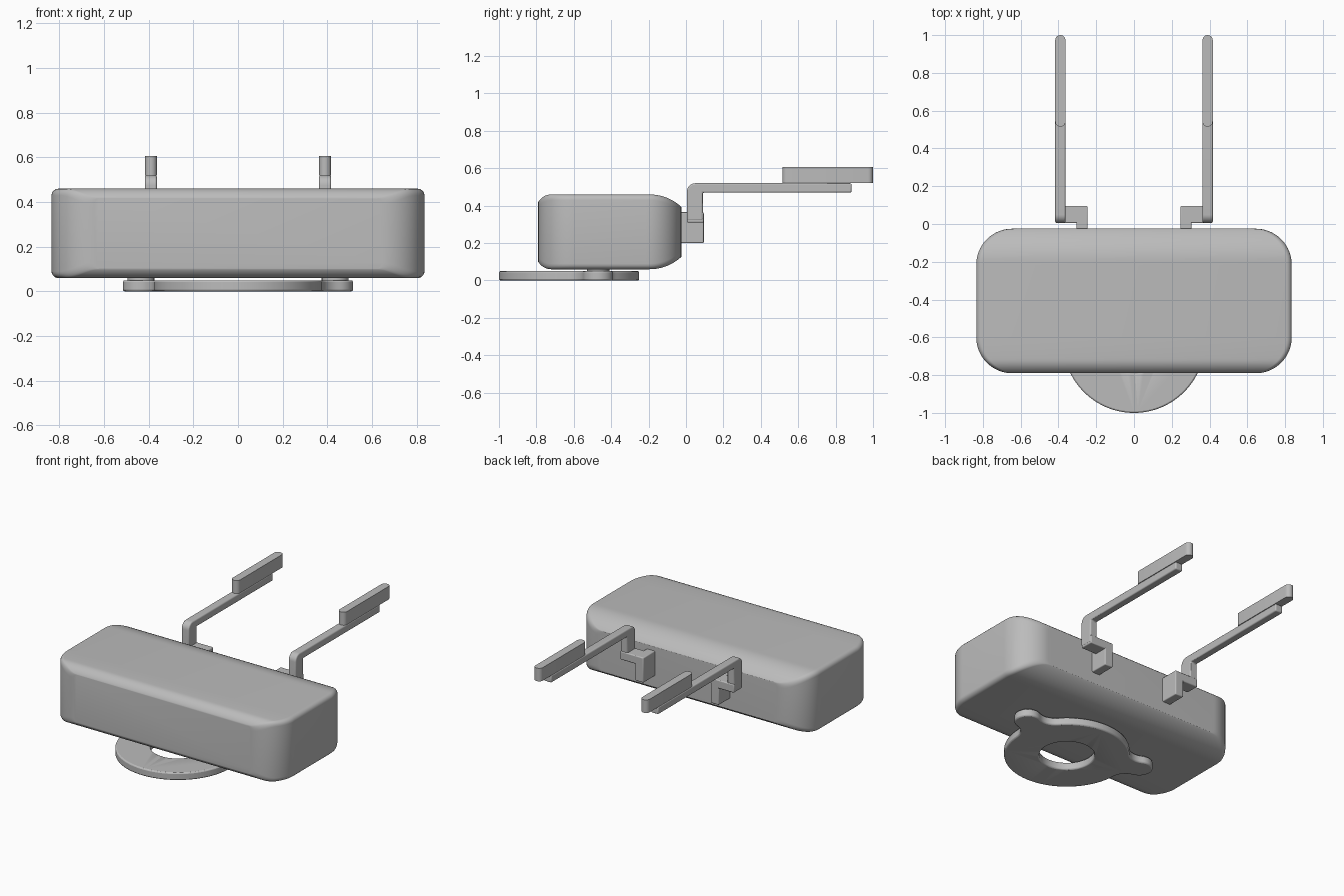
import bpy, bmesh, math
from mathutils import Vector

if "Cube" in bpy.data.objects:
    bpy.data.objects.remove(bpy.data.objects["Cube"], do_unlink=True)

GREY = (0.5, 0.5, 0.5, 1)
grey = bpy.data.materials.new("plain grey")
grey.use_nodes = True
grey.diffuse_color = GREY
grey.node_tree.nodes["Principled BSDF"].inputs["Base Color"].default_value = GREY


def finish(name, bm, bevel=0, segments=3):
    """Turn a bmesh into a named, smooth-shaded object with rounded edges."""
    bmesh.ops.recalc_face_normals(bm, faces=bm.faces)
    mesh = bpy.data.meshes.new(name)
    bm.to_mesh(mesh)
    bm.free()
    mesh.materials.append(grey)
    obj = bpy.data.objects.new(name, mesh)
    bpy.context.collection.objects.link(obj)
    if bevel:
        mod = obj.modifiers.new("rounded edges", "BEVEL")
        mod.width, mod.segments = bevel, segments
        mod.limit_method, mod.angle_limit = "ANGLE", math.radians(40)
    bpy.ops.object.select_all(action="DESELECT")
    obj.select_set(True)
    bpy.context.view_layer.objects.active = obj
    bpy.ops.object.shade_smooth_by_angle(angle=math.radians(32))
    return obj


def arc(cx, cy, r, a0, a1, n):
    return [(cx + r * math.cos(a0 + (a1 - a0) * i / n),
             cy + r * math.sin(a0 + (a1 - a0) * i / n)) for i in range(n + 1)]


def prism(points, offset):
    """Extrude a closed 3D outline by an offset vector."""
    bm = bmesh.new()
    face = bm.faces.new([bm.verts.new(p) for p in points])
    new = bmesh.ops.extrude_face_region(bm, geom=[face])["geom"]
    bmesh.ops.translate(bm, vec=offset, verts=[v for v in new if isinstance(v, bmesh.types.BMVert)])
    return bm


def box(name, x, y, z, bevel):
    bm = prism([(x[0], y[0], z[0]), (x[1], y[0], z[0]), (x[1], y[1], z[0]), (x[0], y[1], z[0])],
               (0, 0, z[1] - z[0]))
    return finish(name, bm, bevel)


# Housing: rounded-rectangle sections lofted from front to back
FRONT, BACK, HALF, CORNER, EDGE = -0.79, -0.025, 0.835, 0.19, 0.03


def half_width(y):
    d = max(0, CORNER - min(y - FRONT, BACK - y))
    return HALF - CORNER + math.sqrt(max(0, CORNER ** 2 - d ** 2))


def inset(y):
    # shallow arcs ease the top and bottom into the front and back walls
    def drop(distance, run, radius):
        d = max(0, run - distance)
        return radius - math.sqrt(radius ** 2 - d ** 2)
    return drop(y - FRONT, 0.07, 0.081) + drop(BACK - y, 0.17, 0.25)


def section(y):
    w, lo, hi = half_width(y), 0.06 + inset(y), 0.46 - inset(y)
    corners = ((w - EDGE, hi - EDGE), (EDGE - w, hi - EDGE), (EDGE - w, lo + EDGE), (w - EDGE, lo + EDGE))
    return [(x, y, z) for k, (cx, cz) in enumerate(corners)
            for x, z in arc(cx, cz, EDGE, k * math.pi / 2, (k + 1) * math.pi / 2, 5)]


steps = [CORNER * (1 - math.cos(i * math.pi / 40)) for i in range(21)]
stations = [FRONT + s for s in steps] + [BACK - s for s in reversed(steps)]
bm = bmesh.new()
rings = [[bm.verts.new(p) for p in section(y)] for y in stations]
for a, b in zip(rings, rings[1:]):
    for i in range(len(a)):
        j = (i + 1) % len(a)
        bm.faces.new((a[i], a[j], b[j], b[i]))
bm.faces.new(rings[0])
bm.faces.new(rings[-1])
finish("housing", bm)

# Base ring: disc with two filleted ears and a round hole
center, ear = Vector((0, -0.625)), Vector((0.435, -0.47))
R, r, fillet, HOLE = 0.375, 0.08, 0.1, 0.165
axis = ear - center
dist = axis.length
axis_angle = math.atan2(axis.y, axis.x)


def cosine_angle(a, b, c):
    return math.acos((a * a + b * b - c * c) / (2 * a * b))


at_disc = cosine_angle(dist, R + fillet, r + fillet)
at_ear = cosine_angle(dist, r + fillet, R + fillet)
low, high = axis_angle - at_disc, axis_angle + at_disc
f_low = center + (R + fillet) * Vector((math.cos(low), math.sin(low)))
f_high = center + (R + fillet) * Vector((math.cos(high), math.sin(high)))
span = math.pi - at_disc - at_ear
half = arc(*center, R, -math.pi / 2, low, 28)
half += arc(*f_low, fillet, low + math.pi, low + math.pi - span, 8)[1:]
half += arc(*ear, r, axis_angle - math.pi + at_ear, axis_angle + math.pi - at_ear, 20)[1:]
half += arc(*f_high, fillet, high + math.pi + span, high + math.pi, 8)[1:]
half += arc(*center, R, high, math.pi / 2, 22)[1:]
outline = half + [(-x, y) for x, y in reversed(half[1:-1])]
bm = prism([(x, y, 0) for x, y in outline], (0, 0, 0.05))
ring = finish("base_ring", bm)

bm = bmesh.new()
bmesh.ops.create_cone(bm, cap_ends=True, segments=64, radius1=HOLE, radius2=HOLE, depth=0.3)
bmesh.ops.translate(bm, vec=(center.x, center.y, 0), verts=bm.verts)
cutter = finish("hole_cutter", bm)
cutter.hide_render = True
cutter.hide_set(True)
cut = ring.modifiers.new("hole", "BOOLEAN")
cut.operation, cut.object, cut.solver = "DIFFERENCE", cutter, "EXACT"
soft = ring.modifiers.new("rounded rim", "BEVEL")
soft.width, soft.segments = 0.008, 2
soft.limit_method, soft.angle_limit = "ANGLE", math.radians(40)

# Paired parts, mirrored left and right
for side, s in (("left", 1), ("right", -1)):
    # boss joining the ring to the housing
    bm = bmesh.new()
    bmesh.ops.create_cone(bm, cap_ends=True, segments=32, radius1=0.06, radius2=0.06, depth=0.04)
    bmesh.ops.translate(bm, vec=(s * 0.435, ear.y, 0.046), verts=bm.verts)
    finish(side + "_boss", bm)

    # bracket: upright mounting plate and a shelf reaching out to the arm
    box(side + "_mount_plate", (s * 0.245, s * 0.305), (-0.04, 0.095), (0.2, 0.365), 0.006)
    box(side + "_bracket_shelf", (s * 0.25, s * 0.415), (0.005, 0.095), (0.31, 0.365), 0.006)

    # arm: short post bending into a long rearward bar
    path = [(0.005, 0.32), (0.09, 0.32), (0.09, 0.47), (0.885, 0.47), (0.885, 0.52)]
    path += arc(0.05, 0.475, 0.045, math.pi / 2, math.pi, 8)
    bm = prism([(s * 0.363, y, z) for y, z in path], (s * 0.054, 0, 0))
    finish(side + "_arm", bm, 0.008)

    # pad with rounded ends lying on the bar
    pad = arc(0, 0.973, 0.027, 0, math.pi, 12) + arc(0, 0.542, 0.027, math.pi, 2 * math.pi, 12)
    bm = prism([(s * 0.39 + x, y, 0.52) for x, y in pad], (0, 0, 0.086))
    finish(side + "_pad", bm)
